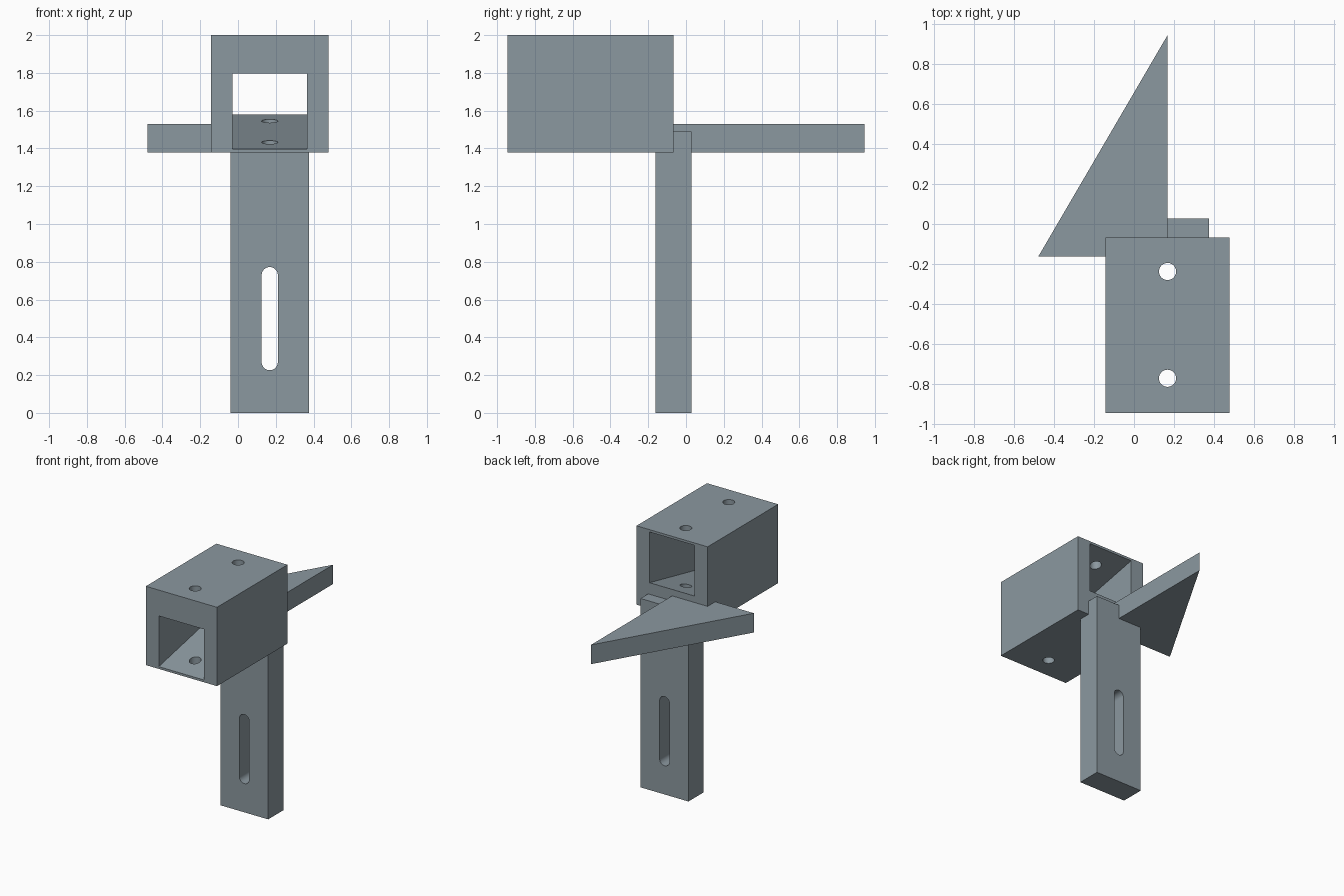
import bpy, bmesh, math
from mathutils import Vector

if "Cube" in bpy.data.objects:
    bpy.data.objects.remove(bpy.data.objects["Cube"])

# Blue-grey metal
metal = bpy.data.materials.new("blue_grey_metal")
metal.diffuse_color = (0.26, 0.315, 0.35, 1)
metal.use_nodes = True
metal.node_tree.nodes["Principled BSDF"].inputs["Base Color"].default_value = metal.diffuse_color


def prism(name, profile, direction):
    """Extrude a closed 3D profile along a vector."""
    bm = bmesh.new()
    face = bm.faces.new([bm.verts.new(p) for p in profile])
    extruded = bmesh.ops.extrude_face_region(bm, geom=[face], use_keep_orig=True)
    verts = [g for g in extruded["geom"] if isinstance(g, bmesh.types.BMVert)]
    bmesh.ops.translate(bm, verts=verts, vec=Vector(direction))
    bmesh.ops.recalc_face_normals(bm, faces=bm.faces)
    mesh = bpy.data.meshes.new(name)
    bm.to_mesh(mesh)
    bm.free()
    mesh.materials.append(metal)
    obj = bpy.data.objects.new(name, mesh)
    bpy.context.collection.objects.link(obj)
    return obj


def rect_xz(x0, x1, z0, z1, y):
    return [(x0, y, z0), (x1, y, z0), (x1, y, z1), (x0, y, z1)]


def arc(cx, cz, r, start, sweep, n):
    return [(cx + r * math.cos(start + sweep * i / n),
             cz + r * math.sin(start + sweep * i / n)) for i in range(n + 1)]


def cut(obj, cutters):
    bpy.context.view_layer.objects.active = obj
    for cutter in cutters:
        cutter.hide_render = True
        mod = obj.modifiers.new("cut", "BOOLEAN")
        mod.operation = "DIFFERENCE"
        mod.solver = "EXACT"
        mod.object = cutter
        bpy.ops.object.modifier_apply(modifier=mod.name)
        bpy.data.objects.remove(cutter)


def smooth(obj):
    bpy.ops.object.select_all(action="DESELECT")
    obj.select_set(True)
    bpy.context.view_layer.objects.active = obj
    bpy.ops.object.shade_smooth_by_angle(angle=math.radians(30))


CX, R = 0.168, 0.043          # shared hole axis and radius
FRONT, BACK = -0.946, -0.067  # ends of the tube block

# Block with a tunnel that climbs towards the back, plus two vertical bolt holes
block = prism("tube_block", rect_xz(-0.142, 0.479, 1.378, 2.0, FRONT),
              (0, BACK - FRONT, 0))
slope, over = 0.185 / (BACK - FRONT), 0.02
length = BACK - FRONT + 2 * over
drop = slope * over
tunnel = prism("tunnel_cutter",
               rect_xz(-0.029, 0.366, 1.396 - drop, 1.796 - drop, FRONT - over),
               (0, length, slope * length))
bolts = [prism("bolt_cutter",
               [(x, y, 1.2) for x, y in arc(CX, hole_y, R, 0, math.tau, 32)[:-1]],
               (0, 0, 1))
         for hole_y in (-0.773, -0.238)]
cut(block, [tunnel] + bolts)
smooth(block)

# Upright post with a long rounded slot
post = prism("post", rect_xz(-0.041, 0.377, 0, 1.49, -0.162), (0, 0.19, 0))
outline = (arc(CX, 0.729, R, 0, math.pi, 16)
           + arc(CX, 0.269, R, math.pi, math.pi, 16))
cut(post, [prism("slot_cutter", [(x, -0.4, z) for x, z in outline], (0, 0.8, 0))])
smooth(post)

# Triangular side plate
prism("triangle_plate",
      [(-0.479, -0.162, 1.378), (CX, -0.162, 1.378), (CX, 0.946, 1.378)],
      (0, 0, 0.152))
